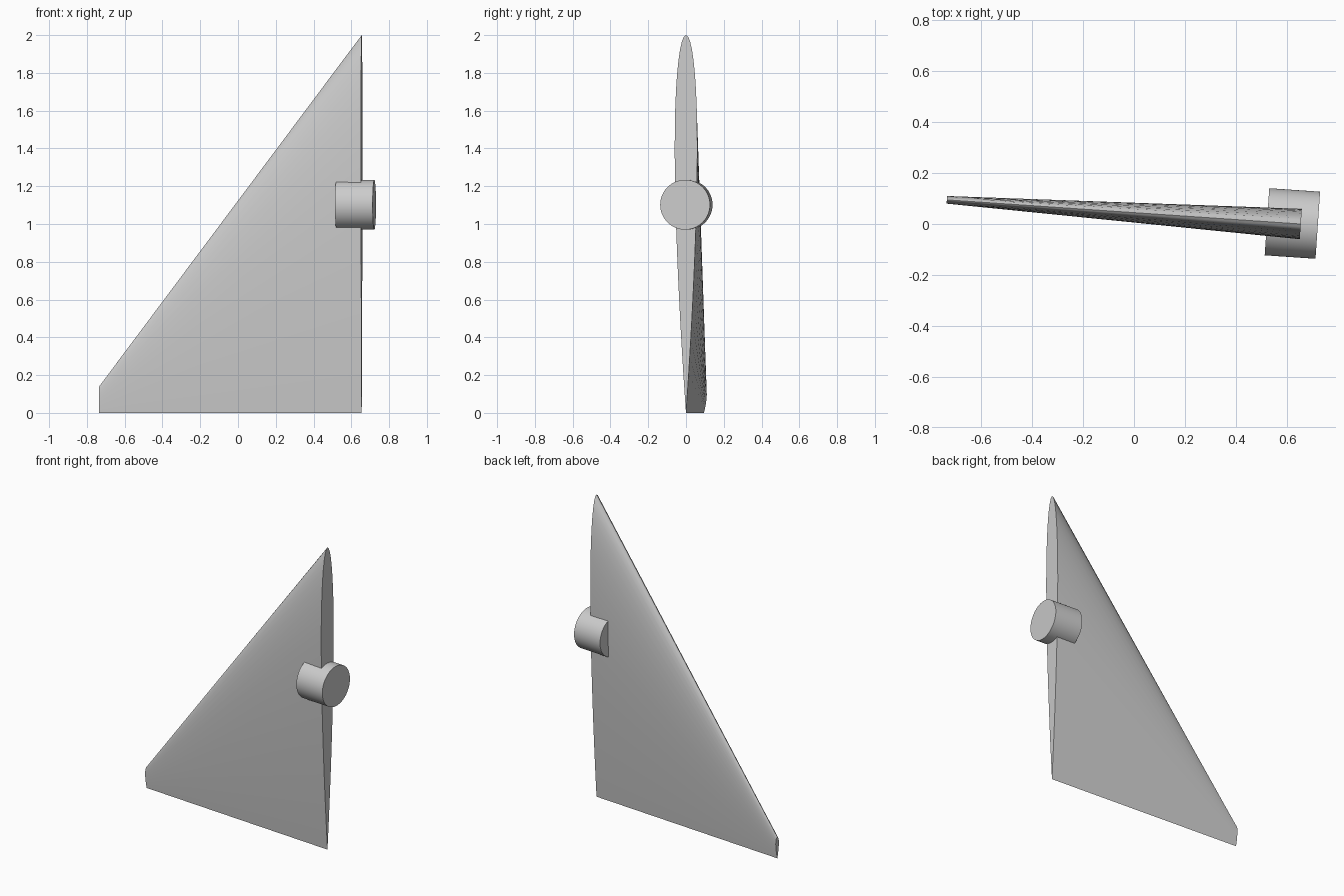
import bpy
import bmesh
from math import atan2, cos, pi, sqrt
from mathutils import Vector

cube = bpy.data.objects.get("Cube")
if cube:
    bpy.data.objects.remove(cube, do_unlink=True)

grey = bpy.data.materials.new("light_grey")
grey.use_nodes = True
colour = (0.6, 0.6, 0.6, 1)
grey.diffuse_color = colour
grey.node_tree.nodes["Principled BSDF"].inputs["Base Color"].default_value = colour

ROOT = Vector((0.655, 0, 0))
TIP = Vector((-0.735, 0.095, 0))
AXIS = (ROOT - TIP).normalized()
SIDE = Vector((-AXIS.y, AXIS.x, 0))  # thickness direction


def half_thickness(t):
    """Symmetric wing section, t from nose to tail, peak close to 1."""
    return 10 * (0.2969 * sqrt(t) - 0.126 * t - 0.3516 * t**2
                 + 0.2843 * t**3 - 0.1036 * t**4)


def section(bm, origin, chord, half, steps=24):
    """Closed loop: tail, up one side to the nose, down the other side."""
    loop = []
    for i in range(2 * steps):
        t = (1 + cos(pi * i / steps)) / 2
        side = 1 if i <= steps else -1
        width = side * half * half_thickness(t) if 0 < i else 0
        loop.append(bm.verts.new(origin + SIDE * width + Vector((0, 0, chord * (1 - t)))))
    return loop


def finish(obj):
    obj.data.materials.append(grey)
    bpy.ops.object.select_all(action='DESELECT')
    obj.select_set(True)
    bpy.context.view_layer.objects.active = obj
    bpy.ops.object.shade_smooth_by_angle(angle=pi / 6)


# Tapered fin, lofted between root and tip sections
bm = bmesh.new()
root = section(bm, ROOT, 2.0, 0.06)
tip = section(bm, TIP, 0.14, 0.015)
for i in range(len(root)):
    j = (i + 1) % len(root)
    bm.faces.new((root[i], root[j], tip[j], tip[i]))
bm.faces.new(root)
bm.faces.new(tip)
bmesh.ops.recalc_face_normals(bm, faces=bm.faces)
mesh = bpy.data.meshes.new("fin")
bm.to_mesh(mesh)
bm.free()
fin = bpy.data.objects.new("fin", mesh)
bpy.context.collection.objects.link(fin)
finish(fin)

# Pivot shaft through the root
bpy.ops.mesh.primitive_cylinder_add(
    vertices=64, radius=0.132, depth=0.2, location=(0.622, 0.002, 1.102),
    rotation=(0, pi / 2, atan2(AXIS.y, AXIS.x)))
shaft = bpy.context.object
shaft.name = "pivot_shaft"
finish(shaft)
